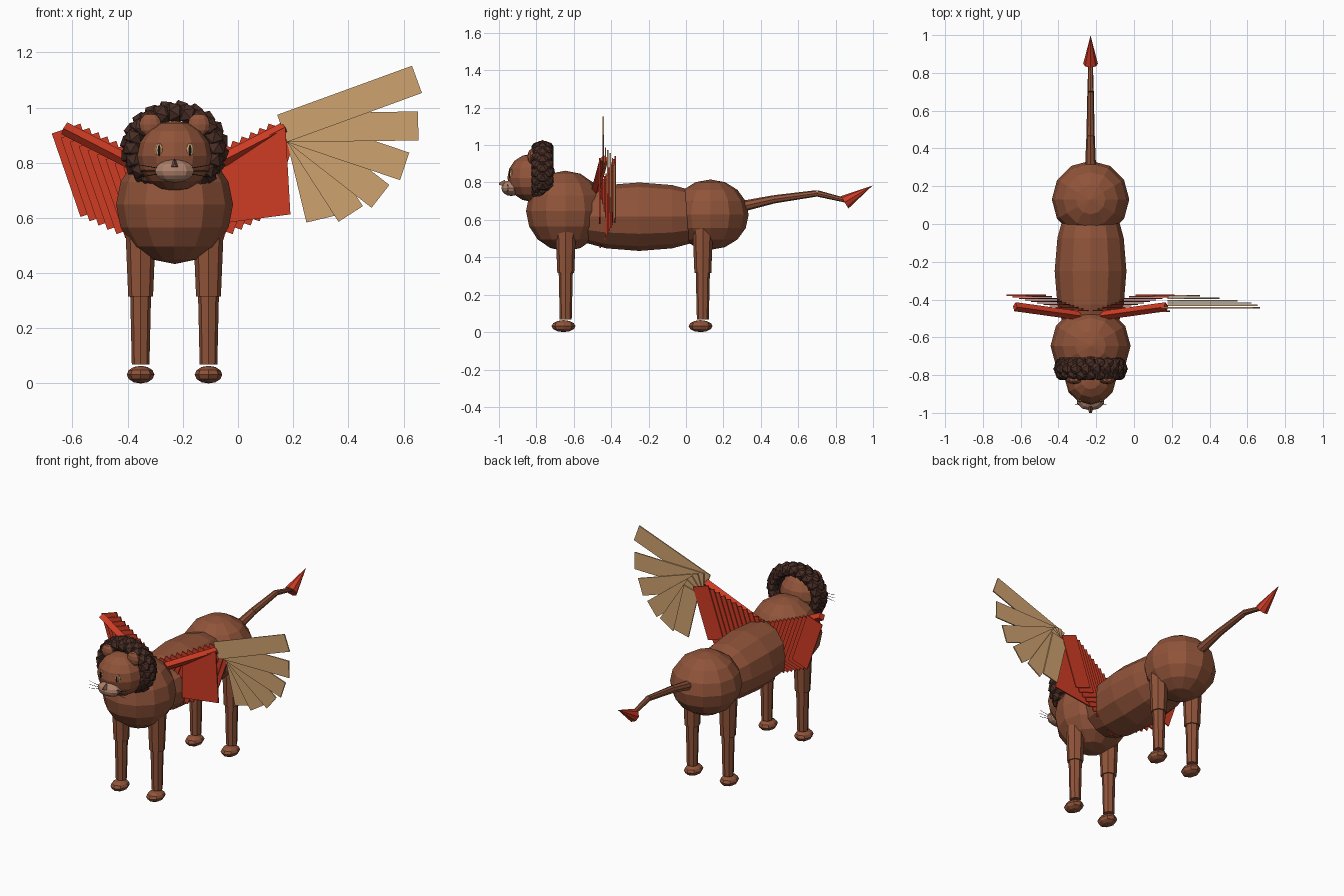
import bpy, bmesh, math
from mathutils import Matrix, Vector

cube = bpy.data.objects.get("Cube")
if cube:
    bpy.data.objects.remove(cube)

CX = -0.23  # body centre line


def material(name, rgb):
    m = bpy.data.materials.new(name)
    m.use_nodes = True
    m.diffuse_color = (*rgb, 1)
    m.node_tree.nodes["Principled BSDF"].inputs["Base Color"].default_value = (*rgb, 1)
    return m


FUR = material("brown fur", (0.28, 0.088, 0.042))
MANE = material("dark mane", (0.065, 0.026, 0.018))
RED = material("wing red", (0.62, 0.045, 0.018))
TAN = material("feather tan", (0.62, 0.36, 0.16))
SNOUT = material("pale snout", (0.42, 0.22, 0.15))
NOSE = material("nose brown", (0.22, 0.11, 0.08))
BLACK = material("black", (0.01, 0.01, 0.01))


def finish(name, bm, mat):
    me = bpy.data.meshes.new(name)
    bm.to_mesh(me)
    bm.free()
    me.materials.append(mat)
    ob = bpy.data.objects.new(name, me)
    bpy.context.collection.objects.link(ob)
    return ob


def place(loc, scale):
    return Matrix.Translation(loc) @ Matrix.Diagonal((*scale, 1))


def ball(name, loc, scale, mat, seg=12, rings=8, axis="Z"):
    bm = bmesh.new()
    turn = Matrix.Rotation(math.pi / 2, 4, "X") if axis == "Y" else Matrix()
    bmesh.ops.create_uvsphere(bm, u_segments=seg, v_segments=rings, radius=1,
                              matrix=place(loc, scale) @ turn)
    return finish(name, bm, mat)


def rod(name, a, b, r1, r2, mat, seg=8):
    a, b = Vector(a), Vector(b)
    d = b - a
    bm = bmesh.new()
    m = Matrix.Translation((a + b) / 2) @ d.to_track_quat("Z", "Y").to_matrix().to_4x4()
    bmesh.ops.create_cone(bm, cap_ends=True, segments=seg, radius1=r1, radius2=r2,
                          depth=d.length, matrix=m)
    return finish(name, bm, mat)


def plate(name, corner, angle, length, width, mat, mirror=False, thick=0.007):
    """Thin board lying along the angle in the xz plane, growing from one corner."""
    bm = bmesh.new()
    m = (Matrix.Translation(corner) @ Matrix.Rotation(-math.radians(angle), 4, "Y")
         @ place((length / 2, 0, width / 2), (length, thick, width)))
    bmesh.ops.create_cube(bm, size=1, matrix=m)
    if mirror:
        for v in bm.verts:
            v.co.x = 2 * CX - v.co.x
        bmesh.ops.reverse_faces(bm, faces=bm.faces)
    return finish(name, bm, mat)


# Torso
ball("chest", (CX, -0.645, 0.648), (0.212, 0.21, 0.215), FUR)
ball("belly", (CX, -0.25, 0.617), (0.19, 0.46, 0.183), FUR, axis="Y")
ball("haunches", (CX, 0.13, 0.628), (0.205, 0.205, 0.188), FUR)

# Legs and paws
for end, y in (("front", -0.643), ("back", 0.09)):
    for side, s in (("left", 1), ("right", -1)):
        x = CX + s * 0.123
        rod(f"{end}_{side}_thigh", (x, y, 0.315), (x, y, 0.58), 0.045, 0.056, FUR)
        rod(f"{end}_{side}_shin", (x, y, 0.068), (x, y, 0.33), 0.032, 0.038, FUR)
        ball(f"{end}_{side}_paw", (x, y - 0.012, 0.032), (0.05, 0.064, 0.032), FUR, 8, 6)

# Tail with pointed tip
path = [(0.28, 0.668, 0.03), (0.47, 0.71, 0.022), (0.7, 0.742, 0.017), (0.86, 0.703, 0.012)]
for i, (a, b) in enumerate(zip(path, path[1:])):
    rod(f"tail_{i + 1}", (CX, a[0], a[1]), (CX, b[0], b[1]), a[2], b[2], FUR)
rod("tail_tip", (CX, 0.848, 0.694), (CX, 0.998, 0.784), 0.039, 0, RED)

# Head
ball("head", (CX, -0.825, 0.825), (0.135, 0.13, 0.128), FUR)
ball("snout", (CX, -0.935, 0.77), (0.075, 0.052, 0.042), SNOUT, 10, 8)
rod("nose", (CX, -0.965, 0.793), (CX, -1.0, 0.79), 0.022, 0.008, NOSE, 3)
for side, s in (("left", 1), ("right", -1)):
    ball(f"{side}_ear", (CX + s * 0.088, -0.825, 0.938), (0.042, 0.022, 0.042), FUR, 10, 6)
    x = CX + s * 0.056
    ball(f"{side}_eye", (x, -0.932, 0.845), (0.016, 0.012, 0.026), TAN, 8, 6)
    ball(f"{side}_pupil", (x, -0.942, 0.845), (0.006, 0.004, 0.021), BLACK, 6, 6)
    for i in (-1, 0, 1):
        rod(f"{side}_whisker_{i + 2}", (CX + s * 0.045, -0.953, 0.77 + i * 0.008),
            (CX + s * 0.127, -0.953, 0.77 + i * 0.022), 0.0015, 0.001, BLACK, 4)

# Mane: rows of chunky tufts around the head
bm = bmesh.new()
for row, (y, grow) in enumerate(((-0.793, 0.93), (-0.767, 1.0), (-0.742, 0.94))):
    for k in range(20):
        a = math.tau * (k + row / 2) / 20
        loc = (CX + 0.162 * grow * math.cos(a), y, 0.853 + 0.138 * grow * math.sin(a))
        bmesh.ops.create_icosphere(bm, subdivisions=1, radius=0.04,
                                   matrix=Matrix.Translation(loc) @ Matrix.Rotation(-a, 4, "Y"))
finish("mane", bm, MANE)

# Wings: an arm and a stepped stack of red feathers on each side
for side, s in (("left", 1), ("right", -1)):
    rod(f"{side}_wing_arm", (CX + s * 0.06, -0.485, 0.75), (CX + s * 0.4, -0.438, 0.925),
        0.024, 0.024, RED, 4)
    for i in range(11):
        corner = (-0.675 + 0.0325 * i, -0.378 - 0.008 * i, 0.906 - 0.0155 * i)
        # the board runs down from its upper outer corner
        plate(f"{side}_red_feather_{i + 1}", corner, -71, 0.32, 0.11, RED, mirror=s > 0)

# Left wing: broad red panel and fanned tan feathers
plate("left_wing_panel", (-0.02, -0.462, 0.585), 8, 0.21, 0.27, RED)
bm = bmesh.new()
front = [bm.verts.new((x, -0.466, z)) for x, z in
         ((-0.06, 0.58), (0.19, 0.613), (0.172, 0.93), (-0.06, 0.81))]
face = bm.faces.new(front)
new = bmesh.ops.extrude_face_region(bm, geom=[face])["geom"]
bmesh.ops.translate(bm, vec=(0, 0.008, 0), verts=[g for g in new if isinstance(g, bmesh.types.BMVert)])
bmesh.ops.recalc_face_normals(bm, faces=bm.faces)
bpy.data.objects.remove(bpy.data.objects["left_wing_panel"])
finish("left_wing_panel", bm, RED)
for i in range(6):
    plate(f"tan_feather_{i + 1}", (0.178, -0.443 + 0.0125 * i, 0.875), 20 - 19.3 * i,
          0.52 - 0.044 * i, 0.105, TAN)
